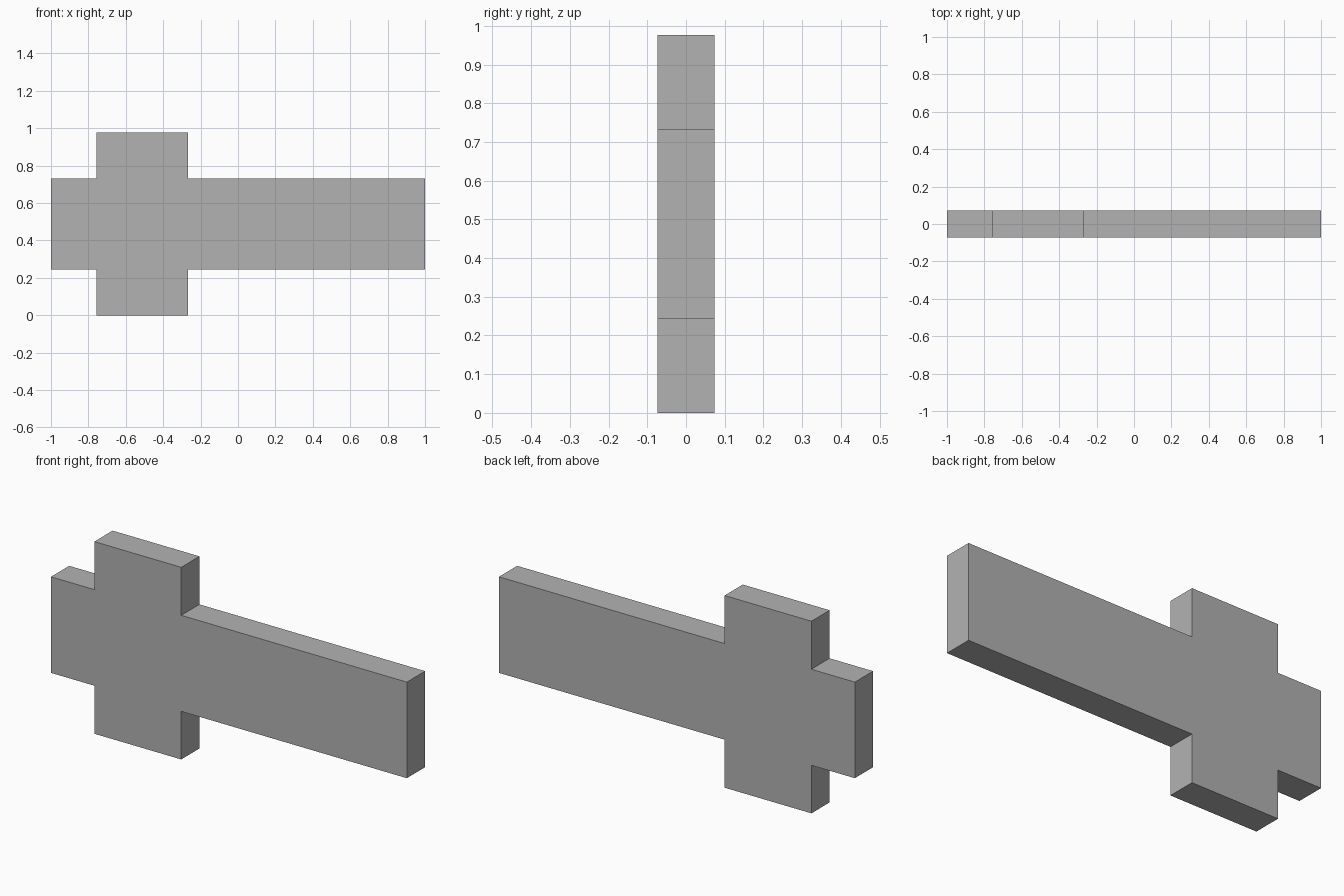
import bpy
import bmesh

cube = bpy.data.objects.get("Cube")
if cube:
    bpy.data.objects.remove(cube, do_unlink=True)

# Plain grey finish
grey = bpy.data.materials.new("plain_grey")
grey.use_nodes = True
colour = (0.448, 0.448, 0.448, 1)
grey.diffuse_color = colour
grey.node_tree.nodes["Principled BSDF"].inputs["Base Color"].default_value = colour

UNIT = 0.244           # width of each step in the outline
HALF_DEPTH = 0.073
LEFT, RIGHT = -1, 1
BLOCK_LEFT = LEFT + UNIT
BLOCK_RIGHT = BLOCK_LEFT + 2 * UNIT
MIDDLE = 2 * UNIT

# Upper half of the cross outline, mirrored below the centre line
upper = [(LEFT, UNIT), (BLOCK_LEFT, UNIT), (BLOCK_LEFT, MIDDLE),
         (BLOCK_RIGHT, MIDDLE), (BLOCK_RIGHT, UNIT), (RIGHT, UNIT)]
outline = upper + [(x, -z) for x, z in reversed(upper)]

# Flat cross-shaped slab extruded from front to back
bm = bmesh.new()
face = bm.faces.new([bm.verts.new((x, -HALF_DEPTH, z + MIDDLE)) for x, z in outline])
extruded = bmesh.ops.extrude_face_region(bm, geom=[face], use_keep_orig=True)
back = [v for v in extruded["geom"] if isinstance(v, bmesh.types.BMVert)]
bmesh.ops.translate(bm, verts=back, vec=(0, 2 * HALF_DEPTH, 0))
bmesh.ops.recalc_face_normals(bm, faces=bm.faces)

mesh = bpy.data.meshes.new("cross_slab")
bm.to_mesh(mesh)
bm.free()
mesh.materials.append(grey)
slab = bpy.data.objects.new("cross_slab", mesh)
bpy.context.collection.objects.link(slab)
